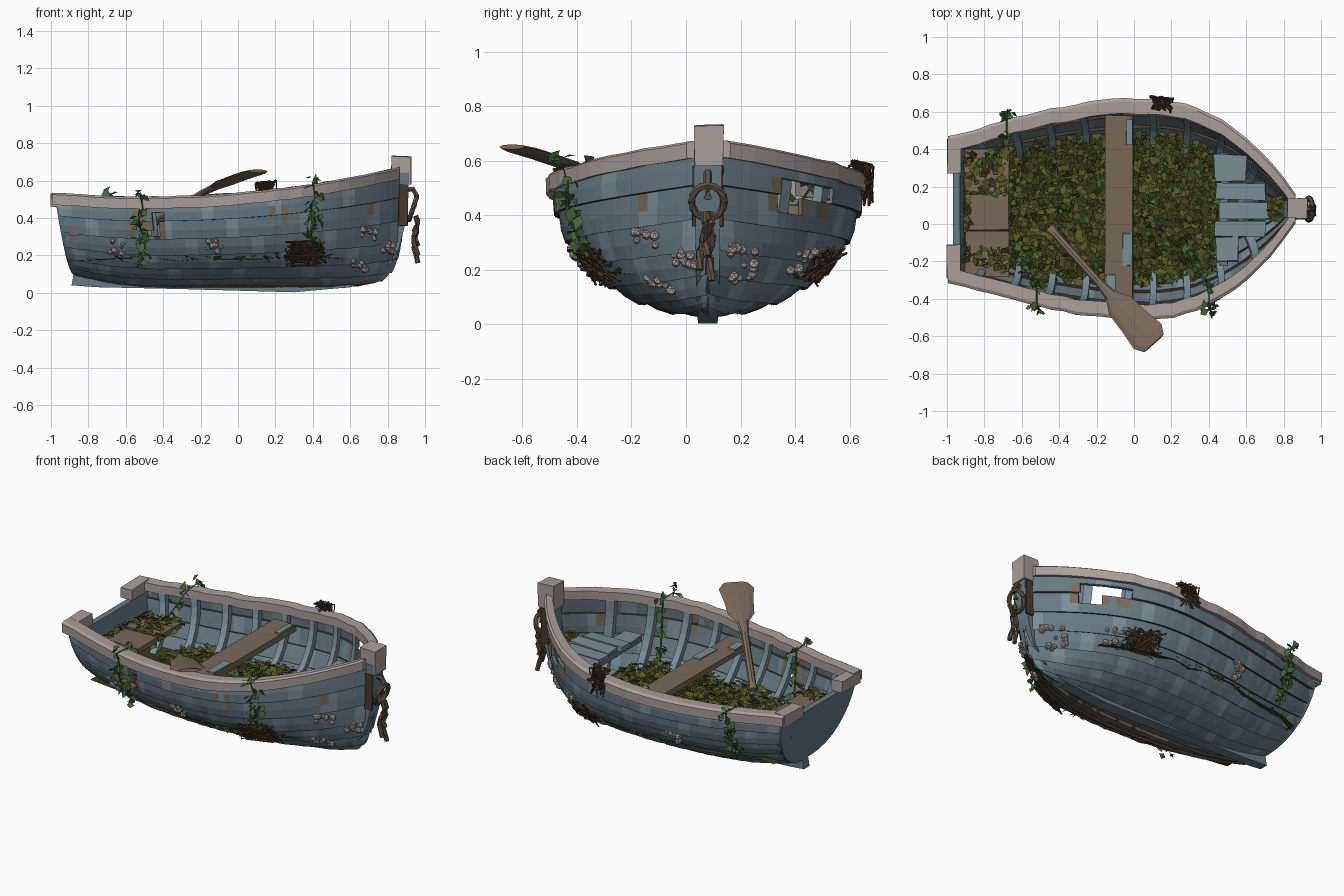
import bpy, bmesh, random
from math import sin, cos, pi, acos
from mathutils import Vector, Euler

random.seed(4)
if "Cube" in bpy.data.objects:
    bpy.data.objects.remove(bpy.data.objects["Cube"], do_unlink=True)

CENTRE_Y = 0.08
STRAKES = 7
STATIONS = 56


def material(name, red, green, blue):
    mat = bpy.data.materials.new(name)
    mat.use_nodes = True
    colour = (red, green, blue, 1)
    mat.diffuse_color = colour
    mat.node_tree.nodes["Principled BSDF"].inputs["Base Color"].default_value = colour
    return mat


blue = material("weathered blue paint", .135, .195, .23)
faded = material("faded blue paint", .19, .27, .31)
chalk = material("chalky rail", .40, .345, .33)
wood = material("bare wood", .19, .14, .10)
crack = material("dark seam wood", .065, .04, .026)
moss = material("moss", .09, .095, .016)
dark_moss = material("dark moss", .04, .047, .009)
leaf = material("ivy leaf", .055, .13, .035)
shell = material("barnacle shell", .42, .37, .34)
rope = material("old rope", .11, .08, .058)


def finish(name, bm, *mats, normals=True):
    if normals:
        bmesh.ops.recalc_face_normals(bm, faces=bm.faces)
    mesh = bpy.data.meshes.new(name)
    bm.to_mesh(mesh)
    bm.free()
    for mat in mats:
        mesh.materials.append(mat)
    obj = bpy.data.objects.new(name, mesh)
    bpy.context.collection.objects.link(obj)
    return obj


def loft(bm, rings, index=0):
    """Skin closed rings and cap both ends."""
    rows = [[bm.verts.new(p) for p in ring] for ring in rings]
    n = len(rows[0])
    faces = [bm.faces.new((a[i], a[(i + 1) % n], b[(i + 1) % n], b[i]))
             for a, b in zip(rows, rows[1:]) for i in range(n)]
    faces += [bm.faces.new(rows[0]), bm.faces.new(rows[-1])]
    for face in faces:
        face.material_index = index


def tube(bm, path, radius, sides=5):
    path = [Vector(p) for p in path]
    rings = []
    for i, p in enumerate(path):
        along = path[min(i + 1, len(path) - 1)] - path[max(i - 1, 0)]
        turn = along.to_track_quat('Z', 'Y')
        rings.append([p + turn @ Vector((cos(k * 2 * pi / sides), sin(k * 2 * pi / sides), 0)) * radius
                      for k in range(sides)])
    loft(bm, rings)


def box(name, mat, low, high, jitter=.004):
    bm = bmesh.new()
    bmesh.ops.create_cube(bm, size=1)
    for v in bm.verts:
        v.co = [lo + (hi - lo) * (c + .5) + random.uniform(-jitter, jitter)
                for lo, hi, c in zip(low, high, v.co)]
    return finish(name, bm, mat)


def leaf_quad(bm, place, size, tilt, index=0):
    turn = Euler((random.uniform(-tilt, tilt), random.uniform(-tilt, tilt), random.uniform(0, 2 * pi)))
    shape = ((-1, 0, 0), (-.2, -.7, .15), (1, 0, 0), (-.2, .7, .15))
    verts = [bm.verts.new(Vector(place) + turn.to_matrix() @ Vector(c) * size) for c in shape]
    bm.faces.new(verts).material_index = index


# Hull shape: t runs stern to bow, s runs keel to sheer
def breadth(t):
    if t < .55:
        return .36 + .2 * sin(pi / 2 * t / .55)
    return .56 * max(0, 1 - ((t - .55) / .45) ** 2.2) ** .95


def sheer(t):
    return .48 + .29 * (t - .25) ** 2


def keel_z(t):
    return .04 + .7 * max(0, .3 - t) ** 2 + max(0, t - .85) ** 2


def ends(s):
    return -.86 - .105 * s, .89 - .19 * (1 - s) ** 3


def hull(t, s, side, off=0.0):
    a = s * pi / 2
    stern, bow = ends(s)
    z = keel_z(t) + (sheer(t) - keel_z(t)) * (1 - cos(a))
    out = max(0, breadth(t) * sin(a) + off * sin(a))
    return Vector((stern + (bow - stern) * t, CENTRE_Y + side * out, z - off * cos(a)))


def on_hull(x, z, side, off=.015):
    s = .7
    for _ in range(5):
        stern, bow = ends(s)
        t = min(1, max(0, (x - stern) / (bow - stern)))
        ratio = (z - keel_z(t)) / (sheer(t) - keel_z(t))
        s = acos(1 - min(1, max(0, ratio))) * 2 / pi
    return hull(t, s, side, off)


# Lapped planking with holes and worn spots (side, x range, z range)
HOLES = ((1, .47, .68, .43, .505), (-1, -.47, -.41, .3, .45))
WORN = ((-1, .15, .27, .39, .49), (-1, .62, .72, .43, .48), (-1, -.57, -.4, .28, .47),
        (1, .42, .73, .4, .52), (-1, -.3, .7, 0, .06))


def inside(c, side, zone):
    return side == zone[0] and zone[1] < c.x < zone[2] and zone[3] < c.z < zone[4]


for side, name in ((1, "back_planking"), (-1, "front_planking")):
    bm = bmesh.new()
    rows = []
    for i in range(STRAKES):
        for part, off in ((.04, .016), (.5, .01), (1, 0)):
            s = (i + part) / STRAKES
            rows.append([bm.verts.new(hull(k / STATIONS, s, side, off + random.uniform(-.002, .002)))
                         for k in range(STATIONS + 1)])
    dead = []
    for r, (low, high) in enumerate(zip(rows, rows[1:])):
        for k in range(STATIONS):
            quad = (low[k], low[k + 1], high[k + 1], high[k])
            face = bm.faces.new(quad if side < 0 else quad[::-1])
            c = face.calc_center_median()
            patch = sin(k * .55 + r // 3 * 2.3) > .86
            face.material_index = 2 if r % 3 == 2 else 1 if patch else 0
            if any(inside(c, side, zone) for zone in WORN) and random.random() < .6:
                face.material_index = 3
            if any(inside(c, side, zone) for zone in HOLES):
                dead.append(face)
    bmesh.ops.delete(bm, geom=dead, context='FACES')
    planking = finish(name, bm, blue, faded, crack, wood, normals=False)
    shellmod = planking.modifiers.new("thickness", 'SOLIDIFY')
    shellmod.thickness = .018
    shellmod.offset = -1

# Transom with a dipped top
bm = bmesh.new()
outline = [(side, k / 10) for side, ks in ((1, range(10, -1, -1)), (-1, range(1, 11))) for k in ks]
rings = []
for dx in (-.012, .025):
    ring = [hull(0, s, side, .01) + Vector((dx, 0, 0)) for side, s in outline]
    ring += [Vector((-.955 + dx, CENTRE_Y + y, .455)) for y in (-.2, 0, .2)]
    rings.append(ring)
loft(bm, rings)
finish("transom", bm, blue)

# Gunwale rails, wrapping round the stern corners
for side, name in ((1, "back_rail"), (-1, "front_rail")):
    bm = bmesh.new()
    rings = []
    for k in range(29):
        t = k / 28 * .985
        p = hull(t, 1, side)
        w = breadth(t)
        wob = random.uniform(-.006, .006)
        x = p.x - (.03 if k == 0 else 0)
        rings.append([(x, CENTRE_Y + side * max(0, w + d + wob), p.z + h + wob / 2)
                      for d, h in ((.03, -.03), (.032, .025), (.015, .035), (-.05, .033), (-.05, -.02))])
    loft(bm, rings)
    finish(name, bm, chalk)
    ys = sorted((CENTRE_Y + side * .19, CENTRE_Y + side * .37))
    box(name + "_stern_corner", chalk, (-1, ys[0], .46), (-.925, ys[1], .53))

# Keel, skeg and stem as outer and inner points in x and z
bm = bmesh.new()
spine = ((-.89, .04, -.86, .2), (-.75, .03, -.75, .11), (-.3, .02, -.3, .06), (.3, .003, .3, .06),
         (.6, .03, .58, .09), (.76, .09, .7, .13), (.85, .2, .78, .23), (.89, .35, .82, .37),
         (.91, .5, .84, .5), (.915, .64, .83, .64))
loft(bm, [[(xo, CENTRE_Y - h, zo), (xo, CENTRE_Y + h, zo), (xi, CENTRE_Y + h, zi), (xi, CENTRE_Y - h, zi)]
          for i, (xo, zo, xi, zi) in enumerate(spine) for h in [.028 + .0025 * i]])
finish("keel_and_stem", bm, blue)
box("stem_head", chalk, (.82, CENTRE_Y - .05, .58), (.925, CENTRE_Y + .055, .73))
for edge in (-.05, .05):
    box("stem_edge_strip", crack, (.86, CENTRE_Y + edge - .006, .36), (.908, CENTRE_Y + edge + .006, .58), .002)

# Inner ribs
bm = bmesh.new()
for side in (1, -1):
    for k in range(9):
        t = .07 + k * .1
        rings = []
        for j in range(8):
            s = .3 + j * .097
            rings.append([hull(t + dt, s, side, off) for dt, off in
                          ((-.01, -.012), (.01, -.012), (.01, -.045), (-.01, -.045))])
        loft(bm, rings)
finish("ribs", bm, faded)

# Seats and bow deck
box("middle_seat", wood, (-.155, CENTRE_Y - .5, .4), (-.005, CENTRE_Y + .5, .44))
for low, high in (((-.06, -.22, .438), (-.008, -.05, .445)), ((-.15, -.36, .438), (-.1, -.27, .445)),
                  ((-.04, .42, .438), (-.008, .56, .445))):
    box("seat_paint_flake", faded, low, high, .003)
for low, high in ((-.3, -.06), (-.05, .14), (.15, .38)):
    box("stern_seat_plank", wood, (-.9, CENTRE_Y + low - .06, .31), (-.67, CENTRE_Y + high - .06, .345))
for y, width, start, stop in ((-.2, .13, .44, .56), (-.07, .09, .43, .7), (.03, .09, .46, .74),
                              (.13, .09, .44, .7), (.23, .14, .43, .6)):
    box("bow_deck_plank", faded, (start, y, .385), (stop, y + width, .41), .006)
box("deck_beam", blue, (.46, -.22, .35), (.5, .38, .385))

# Paddle resting over the front rail
bm = bmesh.new()
grip, tip = Vector((-.45, -.02, .37)), Vector((.09, -.62, .645))
across = (tip - grip).cross(Vector((0, 0, 1))).normalized()
up = across.cross(tip - grip).normalized()
rings = []
for f, w, h in ((0, .03, .015), (.05, .022, .018), (.5, .022, .018), (.62, .035, .018), (.7, .075, .016),
                (.85, .085, .014), (.97, .1, .012), (1.03, .07, .01)):
    mid = grip.lerp(tip, f) + up * (.03 * sin(f * pi))
    rings.append([mid + across * w * cos(k * pi / 4) + up * h * sin(k * pi / 4) for k in range(8)])
loft(bm, rings)
finish("paddle", bm, wood)

# Moss bed and heaps of small leaves
bm = bmesh.new()
bed = [[bm.verts.new((x, CENTRE_Y + f * min(breadth((x + .93) / 1.8) * .78, .42),
                      .18 + random.uniform(-.012, .012))) for f in (-1, -.6, -.2, .2, .6, 1)]
       for x in [-.87 + .11 * i for i in range(14)]]
for a, b in zip(bed, bed[1:]):
    for i in range(5):
        bm.faces.new((a[i], b[i], b[i + 1], a[i + 1])).material_index = 1
for _ in range(2600):
    x, f = random.uniform(-.92, .5), random.uniform(-1, 1)
    y = CENTRE_Y + f * breadth((x + .95) / 1.85) * .76
    z = random.uniform(.18, .225)
    if x < -.66:
        if x > -.88 and -.13 < y < .16:
            continue
        z += .14
    leaf_quad(bm, (x, y, z), random.uniform(.016, .036), .7, random.choices((0, 1, 2), (12, 4, 1))[0])
for _ in range(60):
    leaf_quad(bm, (random.uniform(.72, .79), CENTRE_Y + random.uniform(-.06, .06), .42), .022, .6)
finish("moss", bm, moss, dark_moss, leaf, normals=False)

# Ivy hanging over the rails, inside and out
stems, leaves = bmesh.new(), bmesh.new()
for x, side, end in ((-.52, -1, .2), (.4, -1, .28), (-.68, 1, .24)):
    top = on_hull(x, .6, side, 0)
    inner = [top + Vector((-.03 * k, -side * (.06 + .05 * k), .03 - .07 * k)) for k in range(4, -1, -1)]
    over = [top + Vector((0, side * .05, .04))]
    outer = [on_hull(x + .015 * sin(k * 2), top.z - (top.z - end) * k / 7, side, .035) for k in range(1, 8)]
    path = inner + over + outer
    tube(stems, path, .005, 4)
    for p in path:
        for _ in range(5):
            spread = Vector([random.uniform(-.03, .03) for _ in range(3)])
            leaf_quad(leaves, p + spread, random.uniform(.02, .034), 1.3)
finish("ivy_stems", stems, leaf)
finish("ivy_leaves", leaves, leaf, normals=False)

# Barnacle clusters
bm = bmesh.new()
for x, z, side in ((-.65, .25, -1), (-.12, .25, -1), (.64, .15, -1), (.8, .26, -1), (.7, .31, -1), (-.3, .26, 1),
                   (.5, .24, 1), (.75, .2, 1), (.78, .3, 1)):
    for _ in range(9):
        p = on_hull(x + random.uniform(-.045, .045), z + random.uniform(-.035, .035), side)
        blob = bmesh.ops.create_icosphere(bm, subdivisions=1, radius=random.uniform(.011, .022))
        bmesh.ops.translate(bm, verts=blob["verts"], vec=p)
finish("barnacles", bm, shell)

# Tangled twig nests on the hull and back rail
for name, x, z, side in (("front_nest", .36, .235, -1), ("back_nest", .36, .235, 1), ("rail_nest", .15, .5, 1)):
    bm = bmesh.new()
    for _ in range(42):
        path = [on_hull(x + random.uniform(-.11, .11) * (.6 if z > .4 else 1), z + random.uniform(-.06, .06),
                        side, random.uniform(.015, .05)) for _ in range(3)]
        if z > .4:
            path[0] += Vector((0, -.05, .08))
            path[1].z += .07
        tube(bm, path, .005, 4)
    finish(name, bm, crack)

# Mooring ring and frayed rope on the stem
bm = bmesh.new()
tube(bm, [(.935 + .02 * cos(a), CENTRE_Y + .06 * sin(a), .45 + .06 * cos(a))
          for a in [k * pi / 8 for k in range(17)]], .014, 6)
tube(bm, [(.89, CENTRE_Y, .55), (.935, CENTRE_Y, .555), (.955, CENTRE_Y, .52), (.94, CENTRE_Y, .46)], .016, 6)
for dy, end in ((-.025, .2), (.015, .16), (.0, .25)):
    tube(bm, [(.95 + .012 * sin(k * 1.3), CENTRE_Y + dy * (.5 + k / 10) + .006 * sin(k), .41 - (.41 - end) * k / 6)
              for k in range(7)], .014, 6)
finish("mooring_rope", bm, rope)
